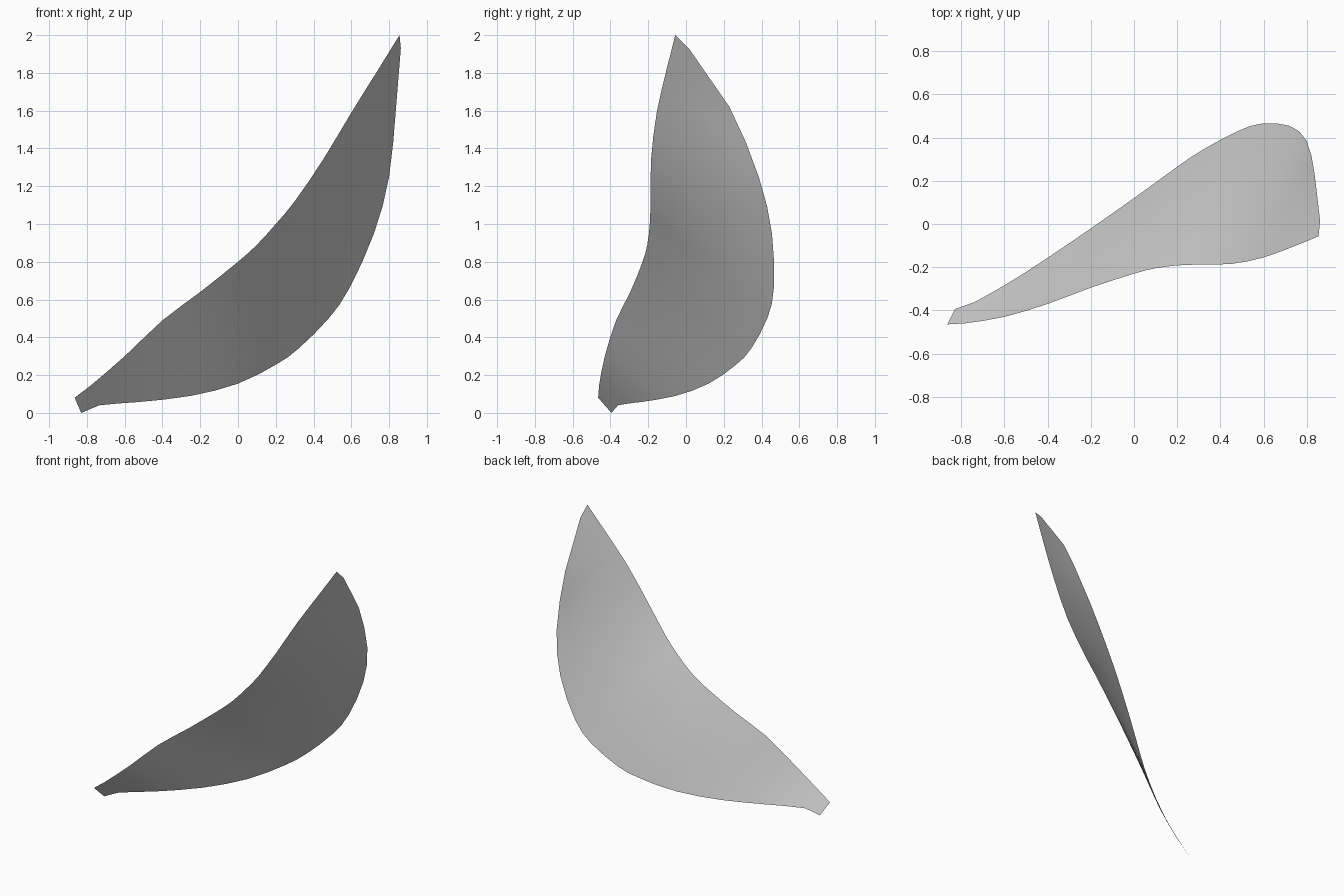
import bpy
import bmesh
import math
from mathutils import Vector

cube = bpy.data.objects.get("Cube")
if cube:
    bpy.data.objects.remove(cube, do_unlink=True)

# Matching stations along the two long rims of the sheet, base to tip
inner_rim = [(-.865, -.465, .08), (-.78, -.46, .145), (-.6, -.43, .30), (-.4, -.37, .49),
             (-.2, -.295, .64), (0, -.23, .80), (.1, -.205, .89), (.2, -.192, 1.0),
             (.3, -.188, 1.12), (.45, -.185, 1.34), (.6, -.155, 1.59),
             (.75, -.1, 1.83), (.855, -.057, 2.0)]
outer_rim = [(-.83, -.395, 0), (-.735, -.36, .04), (-.52, -.235, .058), (-.25, -.055, .09),
             (0, .12, .155), (.2, .265, .255), (.32, .345, .34), (.48, .43, .50),
             (.59, .465, .66), (.72, .455, .95), (.80, .385, 1.25),
             (.837, .23, 1.62), (.862, .015, 1.93)]


def smooth_path(points, steps=2):
    """Catmull-Rom path; the short end segments stay straight."""
    p = [Vector(c) for c in points]
    path = [p[0]]
    for i in range(1, len(p) - 2):
        a, b, c, d = p[i - 1:i + 3]
        for s in range(steps):
            t = s / steps
            path.append(0.5 * (2 * b + (c - a) * t + (2 * a - 5 * b + 4 * c - d) * t ** 2
                               + (3 * b - a - 3 * c + d) * t ** 3))
    return path + p[-2:]


# Curved leaf blade: a thin sheet spanned between the rims
ACROSS = 6
bm = bmesh.new()
rows = [[bm.verts.new(a.lerp(b, j / ACROSS)) for j in range(ACROSS + 1)]
        for a, b in zip(smooth_path(inner_rim), smooth_path(outer_rim))]
for r, s in zip(rows, rows[1:]):
    for j in range(ACROSS):
        bm.faces.new((r[j], s[j], s[j + 1], r[j + 1]))
mesh = bpy.data.meshes.new("leaf_blade")
bm.to_mesh(mesh)
bm.free()
blade = bpy.data.objects.new("leaf_blade", mesh)
bpy.context.collection.objects.link(blade)

# Plain light grey
grey = bpy.data.materials.new("light_grey")
grey.use_nodes = True
colour = (0.6, 0.6, 0.6, 1)
grey.diffuse_color = colour
grey.node_tree.nodes["Principled BSDF"].inputs["Base Color"].default_value = colour
mesh.materials.append(grey)

bpy.ops.object.select_all(action='DESELECT')
blade.select_set(True)
bpy.context.view_layer.objects.active = blade
bpy.ops.object.shade_smooth_by_angle(angle=math.radians(40))
